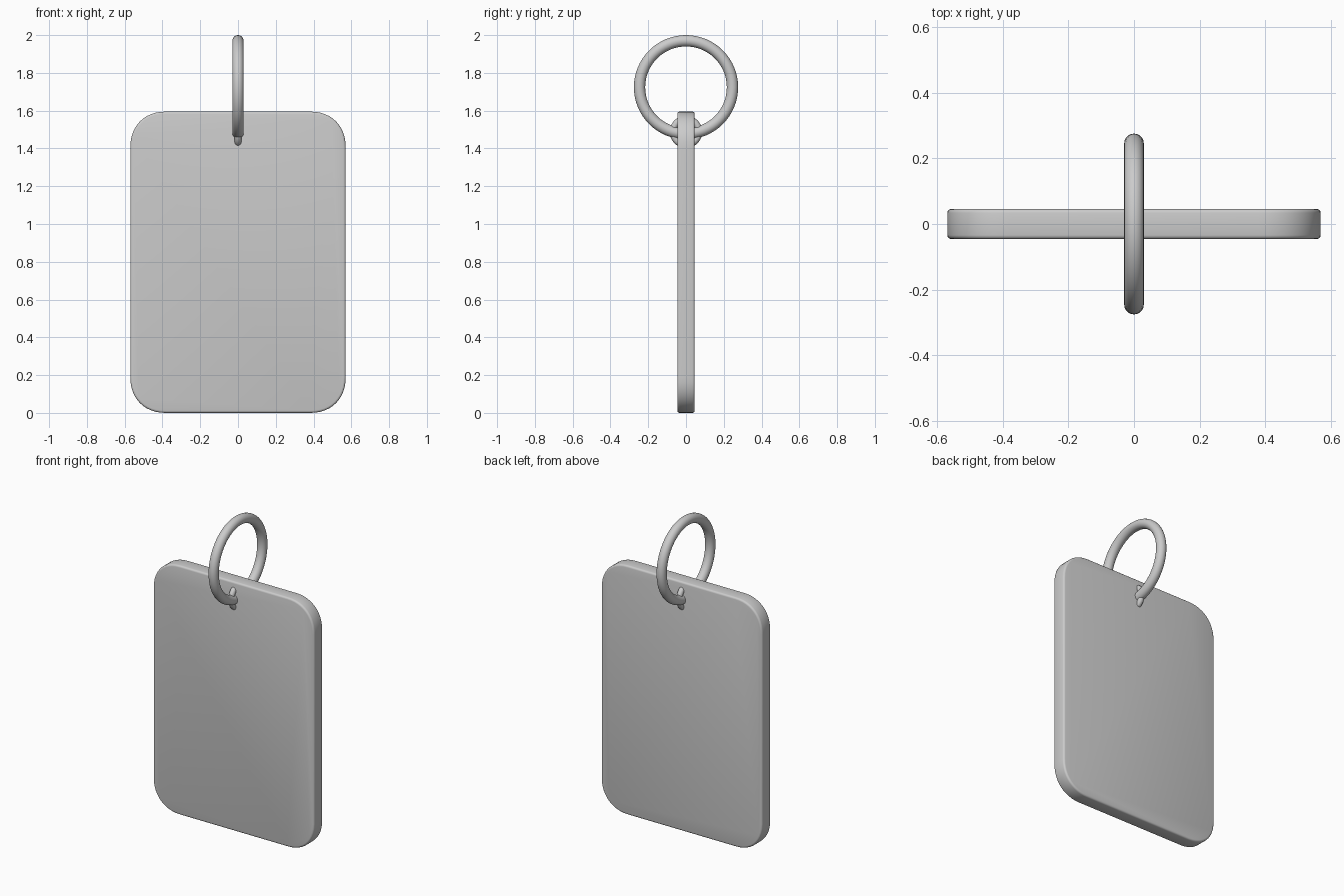
import bpy, bmesh, math

if "Cube" in bpy.data.objects:
    bpy.data.objects.remove(bpy.data.objects["Cube"])

HALF_W, HEIGHT, HALF_T = 0.57, 1.595, 0.046
CORNER = 0.19


def smooth(obj, angle=40):
    bpy.ops.object.select_all(action='DESELECT')
    obj.select_set(True)
    bpy.context.view_layer.objects.active = obj
    bpy.ops.object.shade_smooth_by_angle(angle=math.radians(angle))


def tag_outline(steps=12, power=2 / 2.2):
    """Rounded rectangle in x-z with slightly full corners."""
    pts = []
    for sx, sz, flip in ((1, 1, False), (-1, 1, True), (-1, -1, False), (1, -1, True)):
        arc = []
        for i in range(steps + 1):
            a = math.pi / 2 * i / steps
            c = max(math.cos(a), 0) ** power
            s = max(math.sin(a), 0) ** power
            arc.append((sx * (HALF_W - CORNER + CORNER * c),
                        HEIGHT / 2 + sz * (HEIGHT / 2 - CORNER + CORNER * s)))
        pts += arc[::-1] if flip else arc
    return pts


def make_tag():
    bm = bmesh.new()
    face = bm.faces.new([bm.verts.new((x, -HALF_T, z)) for x, z in tag_outline()])
    ext = bmesh.ops.extrude_face_region(bm, geom=[face])
    verts = [v for v in ext['geom'] if isinstance(v, bmesh.types.BMVert)]
    bmesh.ops.translate(bm, verts=verts, vec=(0, 2 * HALF_T, 0))
    bmesh.ops.recalc_face_normals(bm, faces=bm.faces[:])
    # soften the front and back rims
    rims = [e for e in bm.edges if abs(e.verts[0].co.y - e.verts[1].co.y) < 1e-5]
    bmesh.ops.bevel(bm, geom=rims, offset=0.012, segments=3, profile=0.5, affect='EDGES')
    mesh = bpy.data.meshes.new("tag_plate")
    bm.to_mesh(mesh)
    bm.free()
    obj = bpy.data.objects.new("tag_plate", mesh)
    bpy.context.collection.objects.link(obj)
    smooth(obj)


def make_ring(name, z, outer, tube, seg, sides):
    # ring lying in the y-z plane
    bpy.ops.mesh.primitive_torus_add(
        location=(0, 0, z), rotation=(0, math.pi / 2, 0),
        major_radius=outer - tube, minor_radius=tube,
        major_segments=seg, minor_segments=sides)
    obj = bpy.context.object
    obj.name = name
    smooth(obj, 60)


# flat rounded tag
make_tag()
# large split ring and the small loop through the tag
make_ring("key_ring", 1.724, 0.276, 0.03, 64, 20)
make_ring("small_loop", 1.488, 0.086, 0.018, 40, 14)
